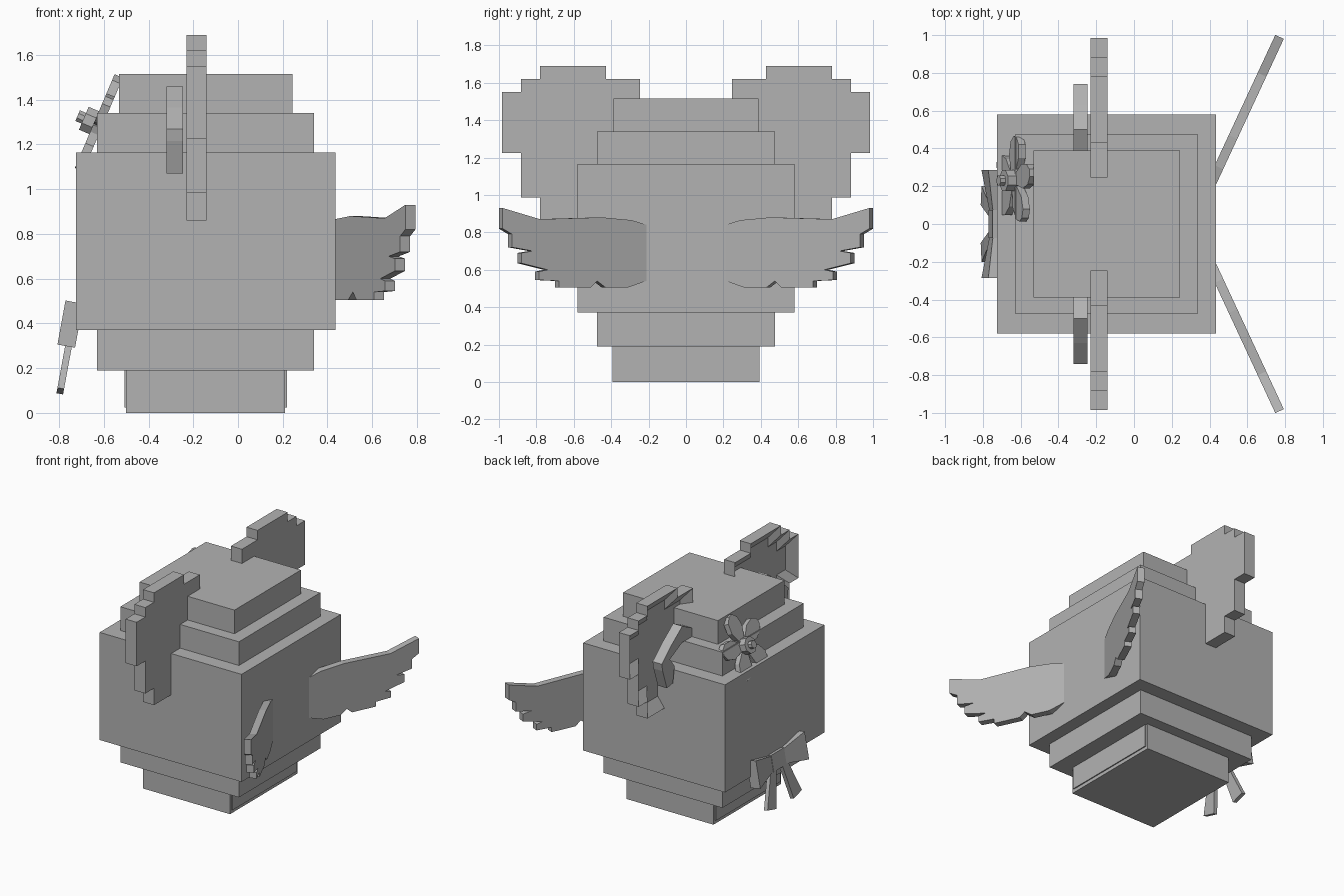
import bpy, bmesh, math
from mathutils import Matrix, Vector

if "Cube" in bpy.data.objects:
    bpy.data.objects.remove(bpy.data.objects["Cube"], do_unlink=True)

grey = bpy.data.materials.new("plain_grey")
grey.use_nodes = True
grey.diffuse_color = (0.45, 0.45, 0.45, 1)
grey.node_tree.nodes["Principled BSDF"].inputs["Base Color"].default_value = grey.diffuse_color


def finish(bm, name):
    bmesh.ops.recalc_face_normals(bm, faces=bm.faces)
    mesh = bpy.data.meshes.new(name)
    bm.to_mesh(mesh)
    bm.free()
    mesh.materials.append(grey)
    ob = bpy.data.objects.new(name, mesh)
    bpy.context.collection.objects.link(ob)
    return ob


def add_prism(bm, points, push):
    """Extrude a closed outline along a vector; returns the starting face."""
    face = bm.faces.new([bm.verts.new(p) for p in points])
    copy = bmesh.ops.extrude_face_region(bm, geom=[face], use_keep_orig=True)
    moved = [g for g in copy["geom"] if isinstance(g, bmesh.types.BMVert)]
    bmesh.ops.translate(bm, verts=moved, vec=push)
    return face


def box(name, x, y, z):
    bm = bmesh.new()
    add_prism(bm, [(x[0], y[0], z[0]), (x[1], y[0], z[0]), (x[1], y[1], z[0]), (x[0], y[1], z[0])],
              Vector((0, 0, z[1] - z[0])))
    return finish(bm, name)


def mirror_y(bm):
    dup = bmesh.ops.duplicate(bm, geom=bm.verts[:] + bm.edges[:] + bm.faces[:])
    for v in dup["geom"]:
        if isinstance(v, bmesh.types.BMVert):
            v.co.y *= -1


# Stepped body
MID = -0.145
for name, half_x, half_y, z0, z1 in [
        ("base", 0.355, 0.393, 0, 0.19), ("lower_step", 0.485, 0.475, 0.19, 0.37),
        ("body", 0.58, 0.58, 0.37, 1.165), ("upper_step", 0.485, 0.475, 1.165, 1.34),
        ("crown", 0.388, 0.388, 1.34, 1.515)]:
    box(name, (MID - half_x, MID + half_x), (-half_y, half_y), (z0, z1))
box("base_side_panels", (MID - 0.363, MID + 0.363), (-0.375, 0.375), (0.025, 0.19))

# Stepped ears with a hollow on the -x side
ear = [(0.246, 0.86), (0.246, 1.62), (0.428, 1.62), (0.428, 1.69), (0.78, 1.69), (0.78, 1.62),
       (0.882, 1.62), (0.882, 1.55), (0.984, 1.55), (0.984, 1.225), (0.882, 1.225),
       (0.882, 0.985), (0.78, 0.985), (0.78, 0.86)]
bm = bmesh.new()
front = add_prism(bm, [(-0.23, y, z) for y, z in ear], Vector((0.09, 0, 0)))
bmesh.ops.recalc_face_normals(bm, faces=bm.faces)
bmesh.ops.inset_individual(bm, faces=[front], thickness=0.075, use_even_offset=True)
for v in front.verts:
    v.co.x += 0.055
mirror_y(bm)
finish(bm, "ears")

# Curled plates inside the ears
curl = [(0.38, 1.40), (0.50, 1.46), (0.63, 1.365), (0.74, 1.27), (0.73, 1.215), (0.68, 1.07),
        (0.61, 1.08), (0.59, 1.20), (0.645, 1.27), (0.50, 1.34), (0.38, 1.34)]
bm = bmesh.new()
add_prism(bm, [(-0.32, y, z) for y, z in curl], Vector((0.075, 0, 0)))
mirror_y(bm)
finish(bm, "inner_ear_curls")

# Feathered wings, swept outwards
wing = [(0.17, 0.82), (0.21, 0.84), (0.29, 0.865), (0.45, 0.88), (0.78, 0.87), (0.98, 0.93),
        (0.98, 0.82), (0.93, 0.79), (0.93, 0.72), (0.82, 0.70), (0.88, 0.69), (0.88, 0.635),
        (0.74, 0.60), (0.785, 0.59), (0.785, 0.545), (0.68, 0.54), (0.68, 0.505),
        (0.51, 0.505), (0.475, 0.54), (0.43, 0.505), (0.31, 0.505), (0.17, 0.555)]
bm = bmesh.new()
add_prism(bm, [(0.435 + (y - 0.21) * 0.465, y, z) for y, z in wing], Vector((-0.045, 0.021, 0)))
mirror_y(bm)
finish(bm, "wings")


def frame(origin, up):
    """Axes: sideways along y, up along the tilted face, then outwards."""
    up = Vector(up).normalized()
    side = Vector((0, 1, 0))
    out = Vector((-up.z, 0, up.x))
    m = Matrix((side, up, out)).transposed().to_4x4()
    m.translation = Vector(origin)
    return m


# Five-petal flower
place = frame((-0.625, 0.23, 1.29), (0.39, 0, 0.92))
petal = [(-0.02, 0.02), (-0.065, 0.13), (-0.055, 0.2), (-0.02, 0.235),
         (0.02, 0.235), (0.055, 0.2), (0.065, 0.13), (0.02, 0.02)]
bm = bmesh.new()
for i in range(5):
    turn = Matrix.Rotation(math.radians(-10 + 72 * i), 3, 'Z')
    add_prism(bm, [turn @ Vector((x, y, -0.02)) for x, y in petal], Vector((0, 0, 0.04)))
finish(bm, "flower_petals").matrix_world = place
bm = bmesh.new()
for radius, height in ((0.06, 0.07), (0.028, 0.1)):
    ring = [i * math.tau / 8 + math.pi / 8 for i in range(8)]
    add_prism(bm, [(radius * math.cos(a), radius * math.sin(a), 0) for a in ring],
              Vector((0, 0, height)))
finish(bm, "flower_centre").matrix_world = place

# Bow: flared loops, knot and two tails
place = frame((-0.74, 0, 0.395), (0.18, 0, 0.98))
bm = bmesh.new()
for s in (-1, 1):
    bmesh.ops.create_cube(bm, size=1)
    for v in bm.verts[-8:]:
        outer = v.co.x * s > 0
        v.co = Vector((s * (0.285 if outer else 0.06),
                       v.co.y * (0.2 if outer else 0.1),
                       v.co.z * (0.08 if outer else 0.03) + (0.01 if outer else 0)))
finish(bm, "bow_loops").matrix_world = place
bm = bmesh.new()
bmesh.ops.create_cube(bm, size=1)
bmesh.ops.scale(bm, vec=(0.15, 0.12, 0.04), verts=bm.verts)
finish(bm, "bow_knot").matrix_world = place
bm = bmesh.new()
for s in (-1, 1):
    add_prism(bm, [(s * x, y, -0.015) for x, y in
                   ((0.02, 0), (0.08, 0), (0.2, -0.29), (0.1, -0.315))], Vector((0, 0, 0.03)))
finish(bm, "bow_tails").matrix_world = place
